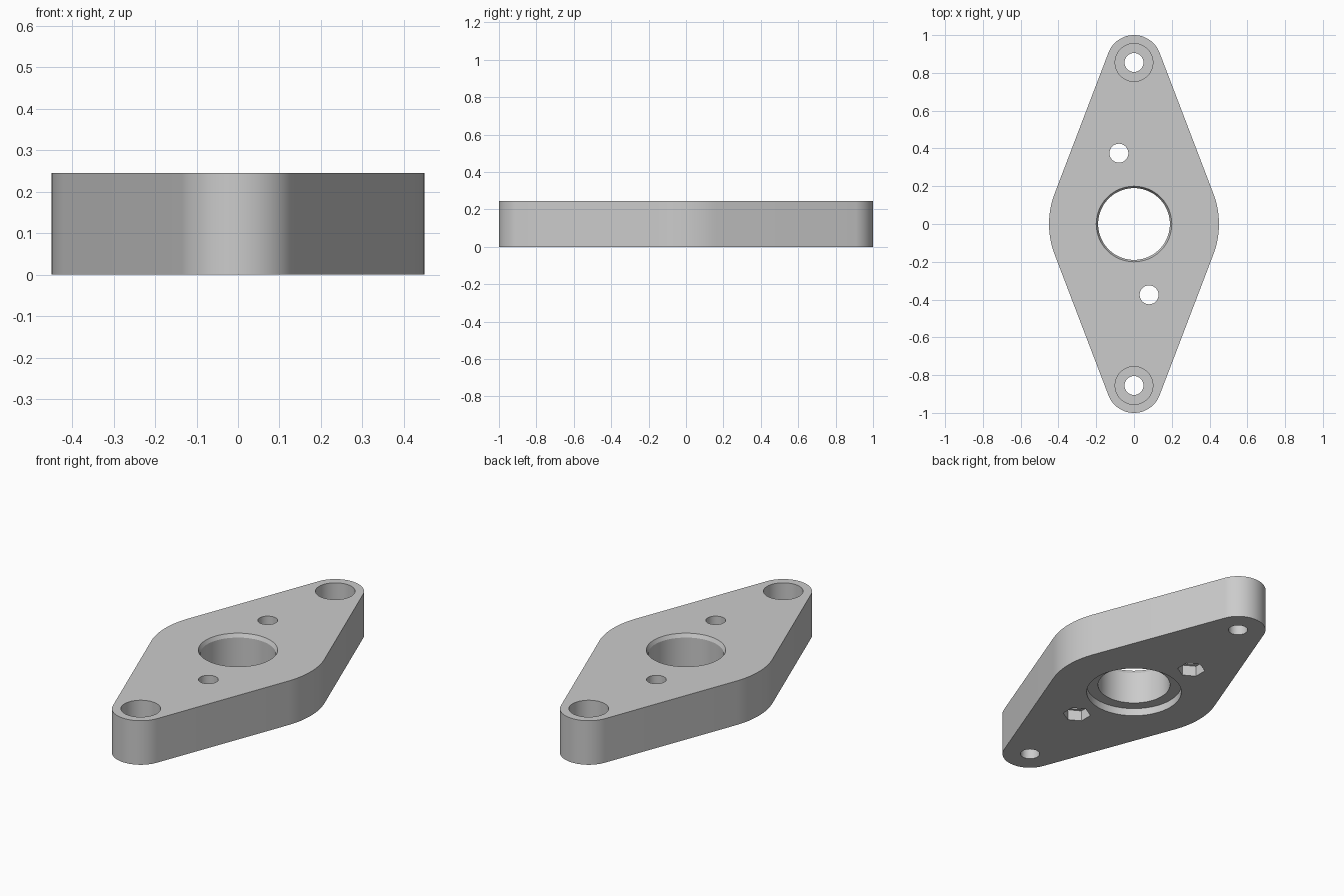
import bpy, bmesh, math

default = bpy.data.objects.get("Cube")
if default:
    bpy.data.objects.remove(default, do_unlink=True)

THICK = 0.245
END_Y, END_R, MID_R = 0.855, 0.145, 0.45
NUT_X, NUT_Y = 0.08, 0.375

# Single plain grey material
grey = bpy.data.materials.new("plain grey")
grey.use_nodes = True
colour = (0.6, 0.6, 0.6, 1)
grey.diffuse_color = colour
grey.node_tree.nodes["Principled BSDF"].inputs["Base Color"].default_value = colour


def loft(name, rings):
    """Closed solid from a stack of matching rings of points."""
    bm = bmesh.new()
    loops = [[bm.verts.new(p) for p in ring] for ring in rings]
    n = len(loops[0])
    for low, high in zip(loops, loops[1:]):
        for i in range(n):
            j = (i + 1) % n
            bm.faces.new((low[i], low[j], high[j], high[i]))
    bm.faces.new(loops[0][::-1])
    bm.faces.new(loops[-1])
    bmesh.ops.recalc_face_normals(bm, faces=bm.faces[:])
    mesh = bpy.data.meshes.new(name)
    bm.to_mesh(mesh)
    bm.free()
    mesh.materials.append(grey)
    obj = bpy.data.objects.new(name, mesh)
    bpy.context.collection.objects.link(obj)
    return obj


def turned(name, x, y, profile, sides=64, start=0.0):
    """Turned solid from (radius, height) pairs."""
    angles = [start + 2 * math.pi * i / sides for i in range(sides)]
    return loft(name, [[(x + r * math.cos(a), y + r * math.sin(a), z) for a in angles]
                       for r, z in profile])


def arc(cy, r, a0, a1, n):
    steps = [a0 + (a1 - a0) * i / n for i in range(n + 1)]
    return [(r * math.cos(a), cy + r * math.sin(a)) for a in steps]


# Diamond plate: tangent lines joining two end arcs and two wide side arcs
t = math.asin((MID_R - END_R) / END_Y)
half = arc(0, MID_R, -t, t, 16) + arc(END_Y, END_R, t, math.pi - t, 32)
outline = half + [(-x, -y) for x, y in half]
plate = loft("flange_plate", [[(x, y, z) for x, y in outline] for z in (0, THICK)])

# Central bore with a chamfered top edge and a shallow recess underneath
cutters = [
    turned("bore_cutter", 0, 0, [(0.19, -0.1), (0.19, THICK - 0.02),
                                 (0.2, THICK), (0.2, THICK + 0.1)], 96),
    turned("recess_cutter", 0, 0, [(0.25, -0.1), (0.25, 0.043)], 96),
]
for s in (1, -1):
    # Counterbored end holes
    cutters.append(turned("end_hole_cutter", 0, s * END_Y, [(0.05, -0.1), (0.05, THICK + 0.1)]))
    cutters.append(turned("counterbore_cutter", 0, s * END_Y, [(0.1, 0.105), (0.1, THICK + 0.1)]))
    # Small screw holes with hexagonal nut pockets underneath
    x, y = -s * NUT_X, s * NUT_Y
    cutters.append(turned("screw_hole_cutter", x, y, [(0.05, -0.1), (0.05, THICK + 0.1)]))
    cutters.append(turned("nut_pocket_cutter", x, y, [(0.073, -0.1), (0.073, 0.06)], 6, math.pi / 6))

bpy.ops.object.select_all(action="DESELECT")
plate.select_set(True)
bpy.context.view_layer.objects.active = plate
for cutter in cutters:
    cutter.hide_render = True
    mod = plate.modifiers.new(cutter.name, "BOOLEAN")
    mod.operation = "DIFFERENCE"
    mod.solver = "EXACT"
    mod.object = cutter
    bpy.ops.object.modifier_apply(modifier=mod.name)
    bpy.data.objects.remove(cutter, do_unlink=True)

bpy.ops.object.shade_smooth_by_angle(angle=math.radians(20))
